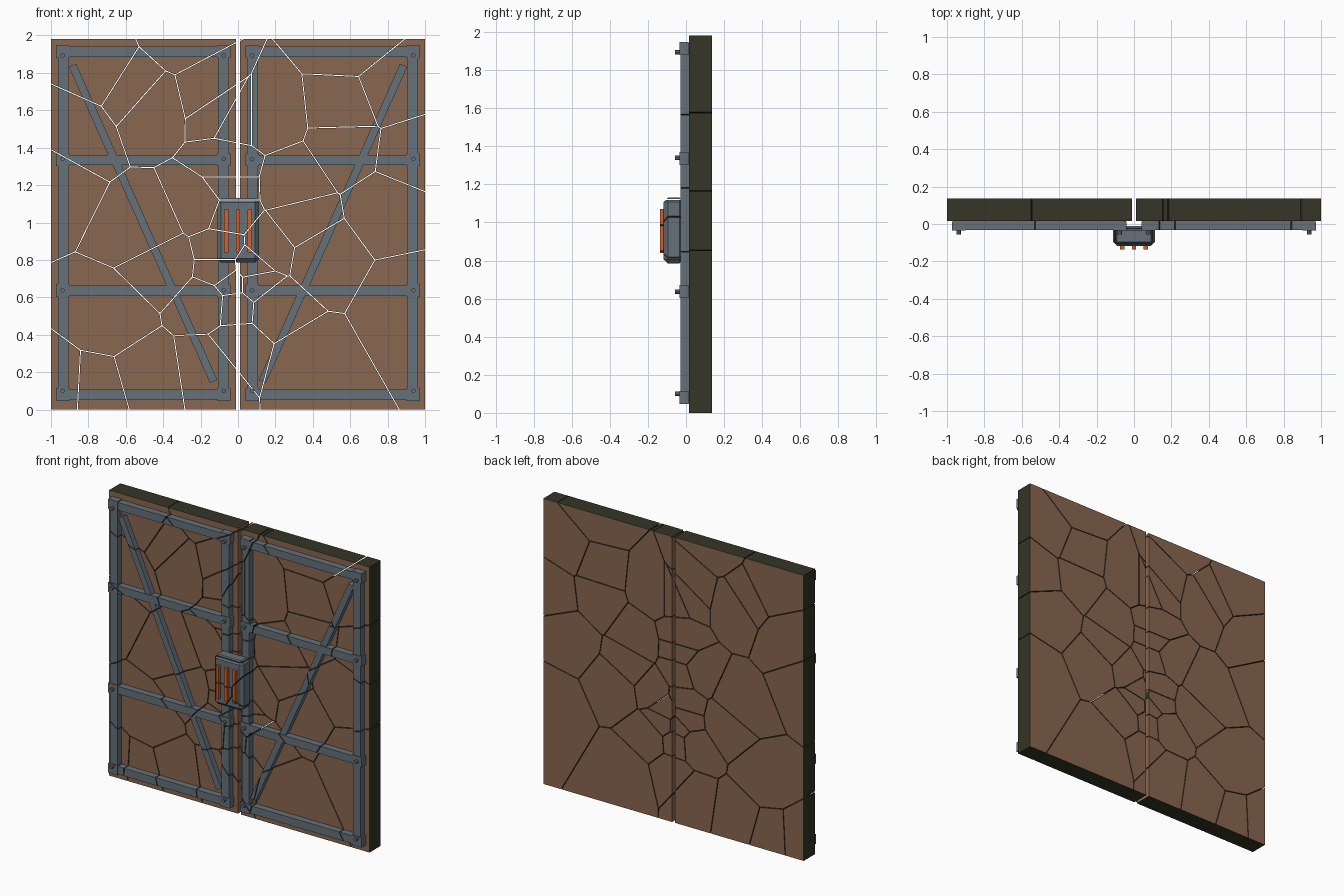
import bpy
import bmesh
import math
from mathutils import Vector, Matrix

cube = bpy.data.objects.get("Cube")
if cube:
    bpy.data.objects.remove(cube, do_unlink=True)


def material(name, colour):
    mat = bpy.data.materials.new(name)
    mat.use_nodes = True
    mat.diffuse_color = (*colour, 1)
    mat.node_tree.nodes["Principled BSDF"].inputs["Base Color"].default_value = (*colour, 1)
    return mat


brown = material("rust brown", (0.25, 0.135, 0.08))
steel = material("blue grey steel", (0.13, 0.165, 0.19))
dark = material("dark core", (0.035, 0.035, 0.02))
orange = material("orange light", (0.65, 0.12, 0.025))

# Centres of the shards, on a fine grid counted from the upper left
GRID = 187
LEFT_SHARDS = [
    (103, 71), (181, 37), (133, 90), (151, 106), (210, 92), (220, 107),
    (238, 117), (76, 132), (49, 181), (148, 230), (165, 264), (110, 320),
    (60, 388), (97, 390), (146, 376), (212, 366), (238, 345), (209, 303),
    (204, 205), (228, 187), (228, 168), (228, 214), (222, 250), (222, 270),
    (250, 268), (232, 284), (235, 305), (253, 284)]
RIGHT_SHARDS = [
    (265, 117), (350, 45), (347, 108), (388, 92), (348, 147), (408, 155),
    (387, 207), (291, 185), (300, 222), (320, 256), (407, 305), (305, 363),
    (272, 308), (268, 247)]
SEEDS = [Vector(((x - 238) / GRID, 0, (410 - z) / GRID))
         for x, z in LEFT_SHARDS + RIGHT_SHARDS]
HALF_CRACK = 0.0025


def clip_to_shard(bm, seed):
    """Trim a convex mesh to the region nearest one seed; False when nothing is left."""
    others = sorted((s for s in SEEDS if s != seed), key=lambda s: (s - seed).length)
    for other in others:
        normal = (other - seed).normalized()
        point = (seed + other) / 2 - normal * HALF_CRACK
        reach = [(v.co - point).dot(normal) for v in bm.verts]
        if min(reach) >= -0.0001:
            return False
        if max(reach) <= 0.00001:
            continue
        cut = bmesh.ops.bisect_plane(
            bm, geom=bm.verts[:] + bm.edges[:] + bm.faces[:], dist=0.00001,
            plane_co=point, plane_no=normal, clear_outer=True)
        rim = [e for e in cut["geom_cut"]
               if isinstance(e, bmesh.types.BMEdge) and e.is_boundary]
        if len(rim) > 2:
            for face in bmesh.ops.edgeloop_fill(bm, edges=rim)["faces"]:
                face.material_index = 1
    return True


def finish(name, bm, mats):
    bmesh.ops.recalc_face_normals(bm, faces=bm.faces[:])
    mesh = bpy.data.meshes.new(name)
    bm.to_mesh(mesh)
    bm.free()
    for mat in mats:
        mesh.materials.append(mat)
    obj = bpy.data.objects.new(name, mesh)
    bpy.context.collection.objects.link(obj)
    return obj


def shatter(name, bm, mats):
    """Split a convex part into shards and keep them as one object."""
    result = bmesh.new()
    scratch = bpy.data.meshes.new("scratch")
    for seed in SEEDS:
        piece = bm.copy()
        if clip_to_shard(piece, seed):
            piece.to_mesh(scratch)
            result.from_mesh(scratch)
        piece.free()
    bm.free()
    bpy.data.meshes.remove(scratch)
    return finish(name, result, mats)


def box(x, y, z, tilt=0.0, bevel=0.0):
    """Box from (low, high) ranges, optionally tilted about y and chamfered."""
    bm = bmesh.new()
    centre = Vector([sum(r) / 2 for r in (x, y, z)])
    size = Vector([abs(r[1] - r[0]) for r in (x, y, z)])
    place = (Matrix.Translation(centre) @ Matrix.Rotation(tilt, 4, "Y")
             @ Matrix.Diagonal((*size, 1)))
    bmesh.ops.create_cube(bm, size=1, matrix=place)
    if bevel:
        bmesh.ops.bevel(bm, geom=bm.edges[:], offset=bevel, segments=1, affect="EDGES")
    return bm


def rivet(name, x, z):
    bm = bmesh.new()
    place = Matrix.Translation((x, -0.044, z)) @ Matrix.Rotation(math.pi / 2, 4, "X")
    bmesh.ops.create_cone(bm, cap_ends=True, segments=8, radius1=0.012,
                          radius2=0.012, depth=0.026, matrix=place)
    finish(name, bm, [steel])


RAIL_HEIGHTS = (1.913, 1.335, 0.637, 0.08)
RIVET_HEIGHTS = (1.893, 1.34, 0.637, 0.1)

for side, label in ((-1, "right"), (1, "left")):
    def span(a, b):
        return sorted((side * a, side * b))

    # Door slab: painted front, back and meeting edge, bare rim
    slab = box(span(0.011, 1), (0.015, 0.137), (0, 1.982))
    slab.normal_update()
    for face in slab.faces:
        faces_gap = face.normal.x * side < -0.9
        face.material_index = 0 if abs(face.normal.y) > 0.9 or faces_gap else 1
    shatter(label + "_door_slab", slab, [brown, dark])

    # Upright frame bars
    for part, a, b in (("inner", 0.05, 0.106), ("outer", 0.905, 0.962)):
        shatter(f"{label}_{part}_upright",
                box(span(a, b), (-0.03, 0.015), (0.05, 1.942)), [steel, dark])

    # Cross rails with end plates and rivets
    for i, (z, rivet_z) in enumerate(zip(RAIL_HEIGHTS, RIVET_HEIGHTS)):
        shatter(f"{label}_rail_{i}",
                box(span(0.045, 0.965), (-0.031, 0.015), (z - 0.027, z + 0.027)),
                [steel, dark])
        for part, x in (("inner", 0.075), ("outer", 0.937)):
            shatter(f"{label}_{part}_end_plate_{i}",
                    box(span(x - 0.036, x + 0.036), (-0.034, 0.014),
                        (z - 0.034, z + 0.034)), [steel, dark])
            rivet(f"{label}_{part}_rivet_{i}", side * (x + 0.001), rivet_z)

    # Diagonal brace
    low, high = Vector((side * 0.13, 0, 0.15)), Vector((side * 0.885, 0, 1.84))
    mid, run = (low + high) / 2, high - low
    brace = box((mid.x - 0.021, mid.x + 0.021), (-0.024, 0.015),
                (mid.z - run.length / 2, mid.z + run.length / 2),
                tilt=math.atan2(run.x, run.z))
    shatter(label + "_diagonal_brace", brace, [steel, dark])

# Lock housing across the gap, with three glowing strips
shatter("lock_housing",
        box((-0.112, 0.112), (-0.117, -0.012), (0.785, 1.13), bevel=0.022), [steel, dark])
for i, x in enumerate((-0.063, 0, 0.063)):
    shatter(f"lock_light_{i}",
            box((x - 0.011, x + 0.011), (-0.137, -0.11), (0.84, 1.07)), [orange, dark])
